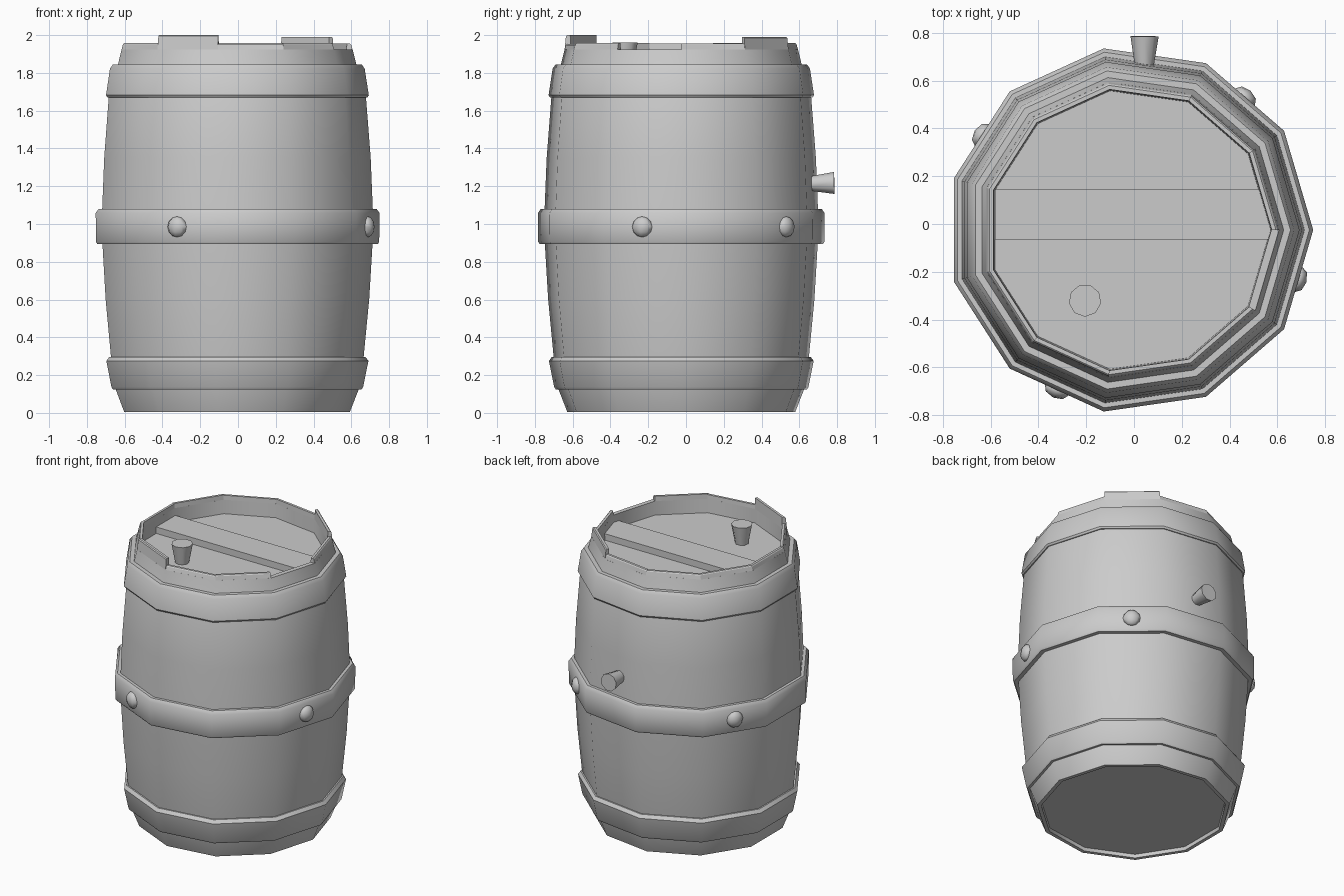
import bpy, bmesh
from math import cos, sin, tau, radians, atan2
from mathutils import Vector, Matrix

if "Cube" in bpy.data.objects:
    bpy.data.objects.remove(bpy.data.objects["Cube"])

N = 11
CX, CY = -0.0175, -0.025


def ring_pt(i, r, z):
    a = tau * i / N
    return Vector((CX + r * cos(a), CY + r * sin(a), z))


def finish(name, bm, smooth=36):
    bmesh.ops.recalc_face_normals(bm, faces=bm.faces)
    me = bpy.data.meshes.new(name)
    bm.to_mesh(me)
    bm.free()
    ob = bpy.data.objects.new(name, me)
    bpy.context.collection.objects.link(ob)
    if smooth:
        bpy.ops.object.select_all(action='DESELECT')
        ob.select_set(True)
        bpy.context.view_layer.objects.active = ob
        bpy.ops.object.shade_smooth_by_angle(angle=radians(smooth))
    return ob


def lathe(name, profile, closed=False):
    """Spin an (r, z) profile into an eleven-sided shell; open ends are capped."""
    bm = bmesh.new()
    rows = [[bm.verts.new(ring_pt(i, r, z)) for i in range(N)] for r, z in profile]
    pairs = list(zip(rows, rows[1:])) + ([(rows[-1], rows[0])] if closed else [])
    for a, b in pairs:
        for i in range(N):
            j = (i + 1) % N
            bm.faces.new((a[i], a[j], b[j], b[i]))
    if not closed:
        bm.faces.new(rows[0])
        bm.faces.new(rows[-1])
    return finish(name, bm)


# Barrel body, from the recessed base round to the recessed lid
LID = 1.83
lathe("barrel_body", [
    (0.582, 0.03), (0.585, 0.006), (0.61, 0.006), (0.655, 0.12), (0.683, 0.30),
    (0.712, 0.60), (0.73, 0.90), (0.735, 1.0), (0.731, 1.08), (0.72, 1.35),
    (0.695, 1.67), (0.645, 1.84), (0.624, 1.925), (0.592, 1.925), (0.588, LID)])

# Uneven stave ends round the rim; the lowest one is left out
heights = [1.955, 1.99, 1.957, 1.955, 1.957, 1.955, 1.957, 2.0, 1.953, 1.957, 1.925]
for i, h in enumerate(heights):
    if h < 1.93:
        continue
    bm = bmesh.new()
    loops = []
    for k in (i, i + 1):
        loops.append([bm.verts.new(ring_pt(k, r, z)) for r, z in
                      ((0.592, 1.924), (0.624, 1.924), (0.617, h - 0.006),
                       (0.611, h), (0.594, h))])
    for k in range(5):
        m = (k + 1) % 5
        bm.faces.new((loops[0][k], loops[0][m], loops[1][m], loops[1][k]))
    for lp in loops:
        bm.faces.new(lp)
    finish(f"rim_stave_{i}", bm, 0)

# Metal hoops with softened edges: (bottom z, top z, bottom radius, top radius)
for name, z0, z1, r0, r1 in (("lower_hoop", 0.125, 0.297, 0.68, 0.708),
                             ("middle_hoop", 0.893, 1.08, 0.765, 0.767),
                             ("upper_hoop", 1.67, 1.845, 0.71, 0.688)):
    c = 0.022
    lathe(name, [(r0 - 0.06, z0), (r0 - 0.008, z0), (r0, z0 + 0.012),
                 (r1, z1 - c), (r1 - 0.016, z1), (r1 - 0.07, z1)], closed=True)

# Lid plank, clipped to the inside of the rim
y0, y1 = -0.065, 0.145
outline = [(-0.582, y0), (0.562, y0), (0.572, CY), (0.523, y1), (-0.582, y1)]
bm = bmesh.new()
f = bm.faces.new([bm.verts.new((x, y, LID - 0.005)) for x, y in outline])
ext = bmesh.ops.extrude_face_region(bm, geom=[f])
bmesh.ops.translate(bm, vec=(0, 0, 0.05),
                    verts=[v for v in ext["geom"] if isinstance(v, bmesh.types.BMVert)])
finish("lid_plank", bm, 0)


# Tapered corks: one in the lid, one in the back
def cork(name, base, direction, length, r_in, r_out):
    bm = bmesh.new()
    bmesh.ops.create_cone(bm, cap_ends=True, segments=9, radius1=r_in,
                          radius2=r_out, depth=length)
    d = Vector(direction).normalized()
    rot = d.to_track_quat('Z', 'Y').to_matrix().to_4x4()
    bmesh.ops.transform(bm, verts=bm.verts,
                        matrix=Matrix.Translation(Vector(base) + d * length / 2) @ rot)
    finish(name, bm, 45)


cork("lid_cork", (-0.205, -0.32, LID - 0.01), (0, 0, 1), 0.14, 0.042, 0.068)
cork("back_cork", (0.043, 0.66, 1.213), (0.01, 1, 0.02), 0.125, 0.04, 0.06)

# Rivets on the middle hoop
for i in (1, 4, 7, 10):
    mid = (ring_pt(i, 0.766, 0.985) + ring_pt(i + 1, 0.766, 0.985)) / 2
    a = atan2(mid.y - CY, mid.x - CX)
    bm = bmesh.new()
    bmesh.ops.create_uvsphere(bm, u_segments=8, v_segments=6, radius=0.055)
    bmesh.ops.transform(bm, verts=bm.verts,
                        matrix=Matrix.Translation(mid) @ Matrix.Rotation(a, 4, 'Z')
                        @ Matrix.Diagonal((0.65, 1, 1, 1)))
    finish(f"hoop_rivet_{i}", bm, 50)
